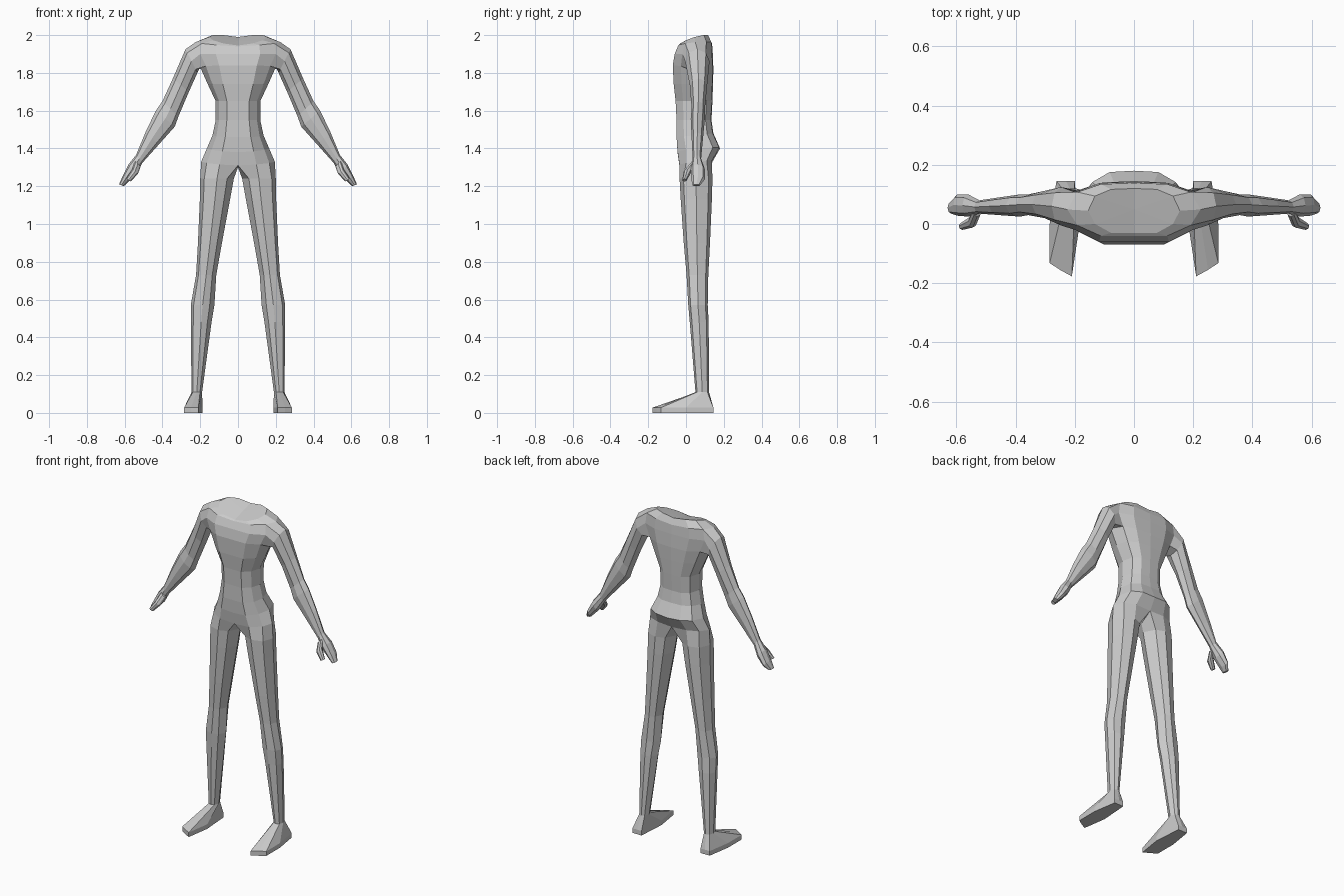
import bpy, bmesh
from mathutils import Vector

if "Cube" in bpy.data.objects:
    bpy.data.objects.remove(bpy.data.objects["Cube"])

grey = bpy.data.materials.new("light_grey")
grey.diffuse_color = (0.6, 0.6, 0.6, 1)
grey.use_nodes = True
grey.node_tree.nodes["Principled BSDF"].inputs["Base Color"].default_value = grey.diffuse_color

# Unit cross-sections: (across, front-to-back)
HALF = [(0, 0), (.5, .0), (.85, .2), (1, .5), (.85, .83), (.5, .98), (0, 1)]
LEG = [(.2, .12), (.5, 0), (.88, .12), (1, .5), (.85, .88), (.5, 1), (.2, .88), (0, .5)]
ARM = [(.15, .15), (0, .5), (.15, .85), (.5, 1), (.85, .85), (1, .5), (.85, .15), (.5, 0)]


def bridge(bm, a, b, closed=True):
    n = len(a)
    for i in range(n if closed else n - 1):
        j = (i + 1) % n
        bm.faces.new((a[i], a[j], b[j], b[i]))


def ring(bm, pts):
    return [bm.verts.new(p) for p in pts]


def limb_ring(bm, lo, hi, yf, yb):
    """Octagon spanning two (x, z) points and a front-to-back range."""
    return ring(bm, [(lo[0] + (hi[0] - lo[0]) * s, yf + (yb - yf) * t,
                      lo[1] + (hi[1] - lo[1]) * s) for s, t in ARM])


def finish(bm, name):
    """Mirror the half across x, weld and make the object."""
    bmesh.ops.mirror(bm, geom=bm.verts[:] + bm.edges[:] + bm.faces[:],
                     axis='X', merge_dist=0.0005)
    bmesh.ops.remove_doubles(bm, verts=bm.verts[:], dist=0.0003)
    bmesh.ops.recalc_face_normals(bm, faces=bm.faces[:])
    me = bpy.data.meshes.new(name)
    bm.to_mesh(me)
    bm.free()
    me.materials.append(grey)
    ob = bpy.data.objects.new(name, me)
    bpy.context.collection.objects.link(ob)


bm = bmesh.new()

# Torso half rings: half width, front y, back y, front z, back z, side lift
torso = []
for w, yf, yb, zf, zb, lift in [
        (.195, -.035, .140, 1.31, 1.33, .01),
        (.165, -.045, .180, 1.38, 1.40, .01),
        (.135, -.050, .145, 1.46, 1.48, 0),
        (.118, -.050, .135, 1.55, 1.55, 0),
        (.118, -.055, .140, 1.65, 1.65, 0),
        (.160, -.065, .143, 1.74, 1.74, 0),
        (.200, -.070, .145, 1.84, 1.82, 0),
        (.235, -.060, .142, 1.90, 1.90, .0),
        (.225, -.040, .138, 1.94, 1.955, .015),
        (.155, -.030, .120, 1.945, 1.99, .022)]:
    torso.append(ring(bm, [(w * u, yf + (yb - yf) * t, zf + (zb - zf) * t + lift * u)
                           for u, t in HALF]))

# Torso skin, leaving a shoulder opening for the arm
for k in range(len(torso) - 1):
    a, b = torso[k], torso[k + 1]
    for i in range(6):
        if not (k in (6, 7) and i in (2, 3)):
            bm.faces.new((a[i], a[i + 1], b[i + 1], b[i]))

# Closed neck opening, slightly dished
dish = bm.verts.new((0, .05, 1.97))
for a, b in zip(torso[-1], torso[-1][1:]):
    bm.faces.new((a, b, dish))

# Arm and hand, grown out of the shoulder opening
low, mid, top = torso[6], torso[7], torso[8]
prev = [low[2], low[3], low[4], mid[4], top[4], top[3], top[2], mid[2]]
for lo, hi, yf, yb in [
        ((.215, 1.80), (.278, 1.925), -.005, .125),
        ((.260, 1.70), (.345, 1.77), .020, .112),
        ((.315, 1.57), (.400, 1.65), .030, .100),
        ((.335, 1.515), (.435, 1.60), .025, .100),
        ((.420, 1.42), (.490, 1.485), .030, .090),
        ((.505, 1.325), (.540, 1.365), .035, .080),
        ((.540, 1.265), (.580, 1.315), .025, .100),
        ((.583, 1.22), (.610, 1.255), .028, .100),
        ((.605, 1.20), (.630, 1.21), .035, .075)]:
    cur = limb_ring(bm, lo, hi, yf, yb)
    bridge(bm, prev, cur)
    prev = cur
bm.faces.new(prev)

# Leg: the lowest torso ring plus a crotch point becomes a closed loop
prev = torso[0] + [bm.verts.new((0, .06, 1.30))]
for xi, xo, yf, yb, z in [
        (.022, .200, -.034, .140, 1.24),
        (.042, .202, -.028, .137, 1.13),
        (.085, .212, -.012, .127, .90),
        (.115, .222, .003, .118, .73),
        (.125, .250, .012, .115, .57),
        (.140, .250, .020, .120, .48),
        (.190, .246, .050, .122, .11)]:
    cur = ring(bm, [(xi + (xo - xi) * u, yf + (yb - yf) * t, z) for u, t in LEG])
    bridge(bm, prev, cur)
    prev = cur

# Foot: wedge down to a flat sole
SOLE = [(.21, -.177), (.25, -.155), (.285, -.132), (.285, .0),
        (.262, .145), (.23, .145), (.2, .145), (.188, -.03)]
for z in (.028, 0):
    cur = ring(bm, [(x, y, z) for x, y in SOLE])
    bridge(bm, prev, cur)
    prev = cur
bm.faces.new(prev)
finish(bm, "body")

# Thumbs
bm = bmesh.new()
prev = None
for lo, hi, yf, yb in [((.515, 1.305), (.545, 1.335), .025, .06),
                       ((.53, 1.265), (.56, 1.29), -.012, .03),
                       ((.568, 1.225), (.592, 1.24), -.02, .005)]:
    cur = limb_ring(bm, lo, hi, yf, yb)
    if prev:
        bridge(bm, prev, cur)
    else:
        bm.faces.new(cur)
    prev = cur
bm.faces.new(prev)
finish(bm, "thumbs")
